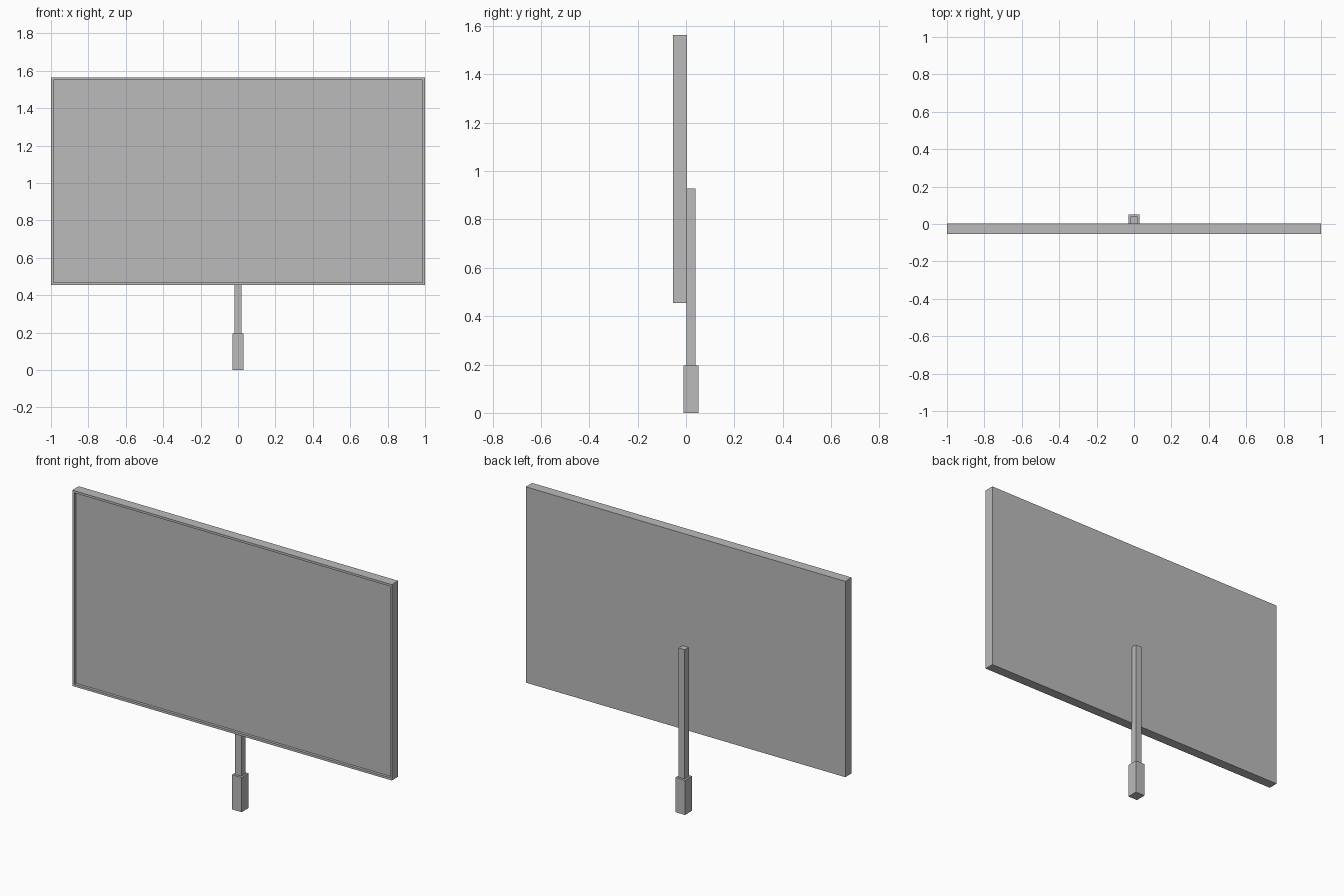
import bpy
import bmesh

cube = bpy.data.objects.get("Cube")
if cube:
    bpy.data.objects.remove(cube, do_unlink=True)

grey = bpy.data.materials.new("plain grey")
grey.use_nodes = True
GREY = (0.5, 0.5, 0.5, 1)
grey.diffuse_color = GREY
grey.node_tree.nodes["Principled BSDF"].inputs["Base Color"].default_value = GREY


def box(name, low, high, recess=None):
    """Box between two corners; recess = (border, depth) sinks the front face."""
    bm = bmesh.new()
    bmesh.ops.create_cube(bm, size=1)
    for v in bm.verts:
        for i in range(3):
            v.co[i] = low[i] if v.co[i] < 0 else high[i]
    if recess:
        border, depth = recess
        front = min(bm.faces, key=lambda f: f.calc_center_median().y)
        # Flat inset makes the rim, then a straight extrusion makes the walls
        bmesh.ops.inset_region(bm, faces=[front], thickness=border)
        sunk = bmesh.ops.extrude_discrete_faces(bm, faces=[front])["faces"]
        for v in sunk[0].verts:
            v.co.y += depth
    mesh = bpy.data.meshes.new(name)
    bm.to_mesh(mesh)
    bm.free()
    mesh.materials.append(grey)
    obj = bpy.data.objects.new(name, mesh)
    bpy.context.collection.objects.link(obj)
    return obj


# Wide panel with a thin raised rim around its sunken front
box("sign_panel", (-1, -0.053, 0.455), (1, 0.004, 1.563), recess=(0.018, 0.015))

# Square post behind the panel, standing in a thicker foot
box("post", (-0.019, 0.002, 0.19), (0.019, 0.039, 0.927))
box("foot", (-0.03, -0.011, 0), (0.03, 0.052, 0.196))
